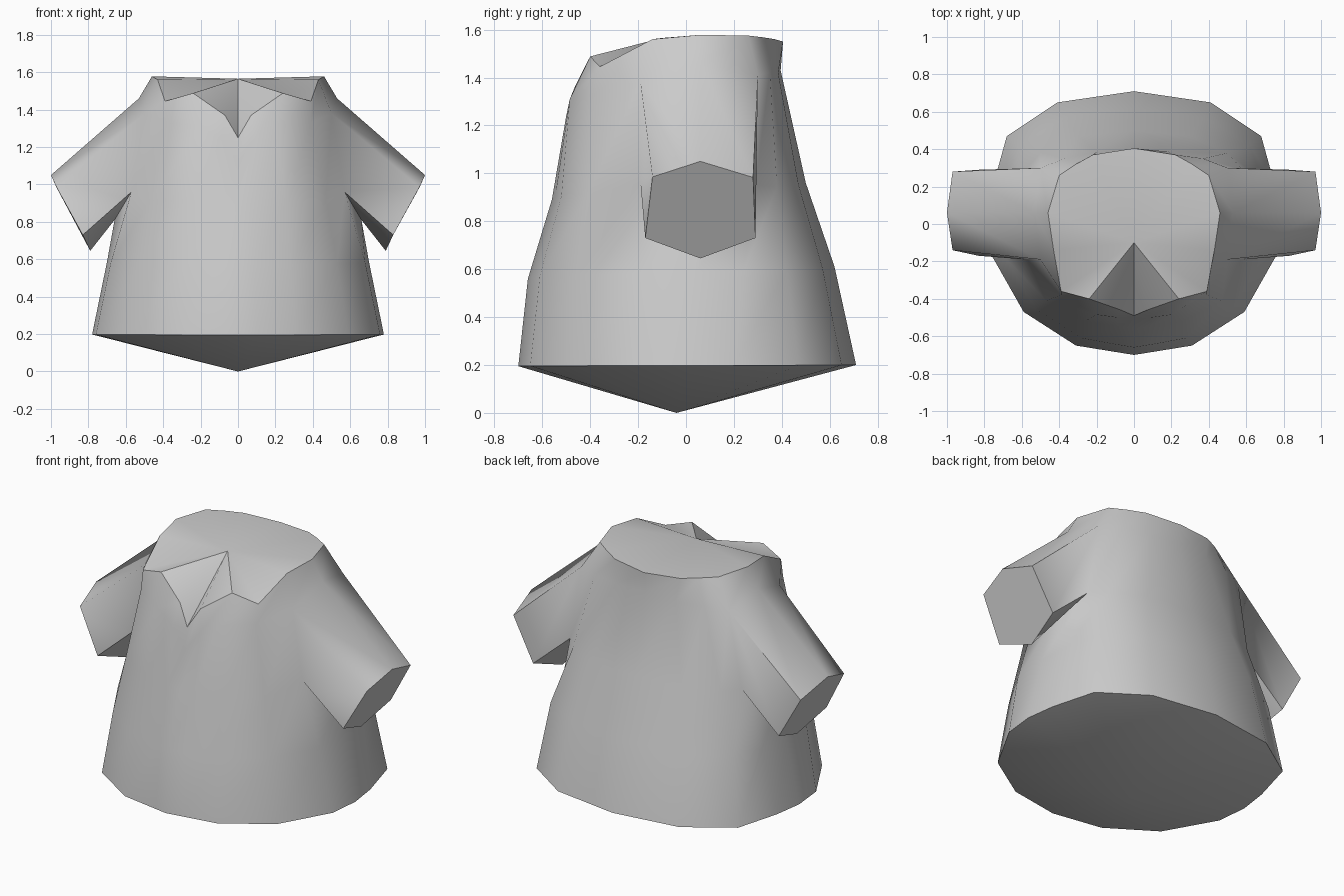
import bpy, bmesh

if "Cube" in bpy.data.objects:
    bpy.data.objects.remove(bpy.data.objects["Cube"])

cloth = bpy.data.materials.new("grey cloth")
cloth.diffuse_color = (0.6, 0.6, 0.6, 1)
cloth.use_nodes = True
cloth.node_tree.nodes["Principled BSDF"].inputs["Base Color"].default_value = cloth.diffuse_color


def make(name, verts, faces, angle):
    """Mesh object with outward normals, shaded smooth below an angle."""
    bm = bmesh.new()
    vs = [bm.verts.new(v) for v in verts]
    for f in faces:
        bm.faces.new([vs[i] for i in f])
    bmesh.ops.recalc_face_normals(bm, faces=bm.faces)
    me = bpy.data.meshes.new(name)
    bm.to_mesh(me)
    bm.free()
    me.materials.append(cloth)
    ob = bpy.data.objects.new(name, me)
    bpy.context.collection.objects.link(ob)
    bpy.ops.object.select_all(action='DESELECT')
    ob.select_set(True)
    bpy.context.view_layer.objects.active = ob
    bpy.ops.object.shade_smooth_by_angle(angle=angle)
    return ob


def full_ring(half):
    """Right half, front centre to back centre, mirrored into a closed ring."""
    return half + [(-x, y, z) for x, y, z in half[-2:0:-1]]


def level(pts, front_z, back_z):
    """Ring half whose height slides from front to back."""
    n = len(pts) - 1
    return [(x, y, front_z + (back_z - front_z) * i / n) for i, (x, y) in enumerate(pts)]


# Torso sections from hem to collar
hem = level([(0, -.70), (.1, -.684), (.31, -.65), (.59, -.47), (.76, -.17), (.78, .02),
             (.755, .2), (.68, .47), (.41, .65), (0, .71)], .195, .2)
waist = level([(0, -.66), (.09, -.645), (.28, -.61), (.53, -.45), (.68, -.19), (.70, .04),
               (.68, .24), (.62, .42), (.37, .57), (0, .62)], .56, .61)
chest = level([(0, -.56), (.085, -.547), (.26, -.52), (.47, -.41), (.57, -.19), (.66, .06),
               (.58, .29), (.50, .38), (.30, .47), (0, .50)], .89, .96)
chest[4], chest[5], chest[6] = (.57, -.19, .96), (.66, .06, .81), (.58, .29, .95)
shoulder = [(0, -.51, 1.12), (.09, -.50, 1.24), (.20, -.485, 1.31), (.39, -.38, 1.33),
            (.50, -.19, 1.38), (.53, .06, 1.46), (.50, .30, 1.41), (.37, .35, 1.42),
            (.20, .385, 1.42), (0, .395, 1.43)]
collar = [(0, -.49, 1.25), (.07, -.46, 1.37), (.24, -.40, 1.488), (.39, -.36, 1.445),
          (.43, -.14, 1.56), (.46, .06, 1.578), (.40, .26, 1.575), (.31, .32, 1.568),
          (.22, .37, 1.56), (0, .405, 1.55)]
rings = [full_ring(h) for h in (hem, waist, chest, shoulder, collar)]
N = len(rings[0])

# Torso skin, open where the sleeves attach
verts = [v for r in rings for v in r]
holes = {4, 5, N - 6, N - 5}
faces = [(k * N + i, k * N + (i + 1) % N, (k + 1) * N + (i + 1) % N, (k + 1) * N + i)
         for k in range(4) for i in range(N) if not (k == 2 and i in holes)]

# Sleeves: six-sided tubes from the arm openings to the cuffs
cuff = [(1.0, .06, 1.05), (.97, .28, .983), (.83, .29, .73),
        (.79, .06, .645), (.83, -.17, .73), (.97, -.14, .985)]
opening = [(3, 5), (3, 6), (2, 6), (2, 5), (2, 4), (3, 4)]
for side, name in ((1, "right_cuff_cap"), (-1, "left_cuff_cap")):
    loop = [k * N + (i if side > 0 else N - i) for k, i in opening]
    end = [(side * x, y, z) for x, y, z in cuff]
    base = len(verts)
    verts += end
    faces += [(loop[i], loop[(i + 1) % 6], base + (i + 1) % 6, base + i) for i in range(6)]
    cap = make(name, end, [range(6) if side < 0 else range(5, -1, -1)], 0.5)
    if cap.data.polygons[0].normal.x * side < 0:
        cap.data.flip_normals()
make("shirt_body", verts, faces, 1.2)


def fan(name, ring, tip):
    """Closing cap: triangles from a ring to one point."""
    ob = make(name, ring + [tip], [(i, (i + 1) % N, N) for i in range(N)], 0.6)
    up = sum(p.normal.z for p in ob.data.polygons) > 0
    if up != (tip[2] > 1):
        ob.data.flip_normals()


# Neck and hem closures
fan("neck_cap", rings[4], (0, -.10, 1.565))
fan("hem_cap", rings[0], (0, -.04, 0))
